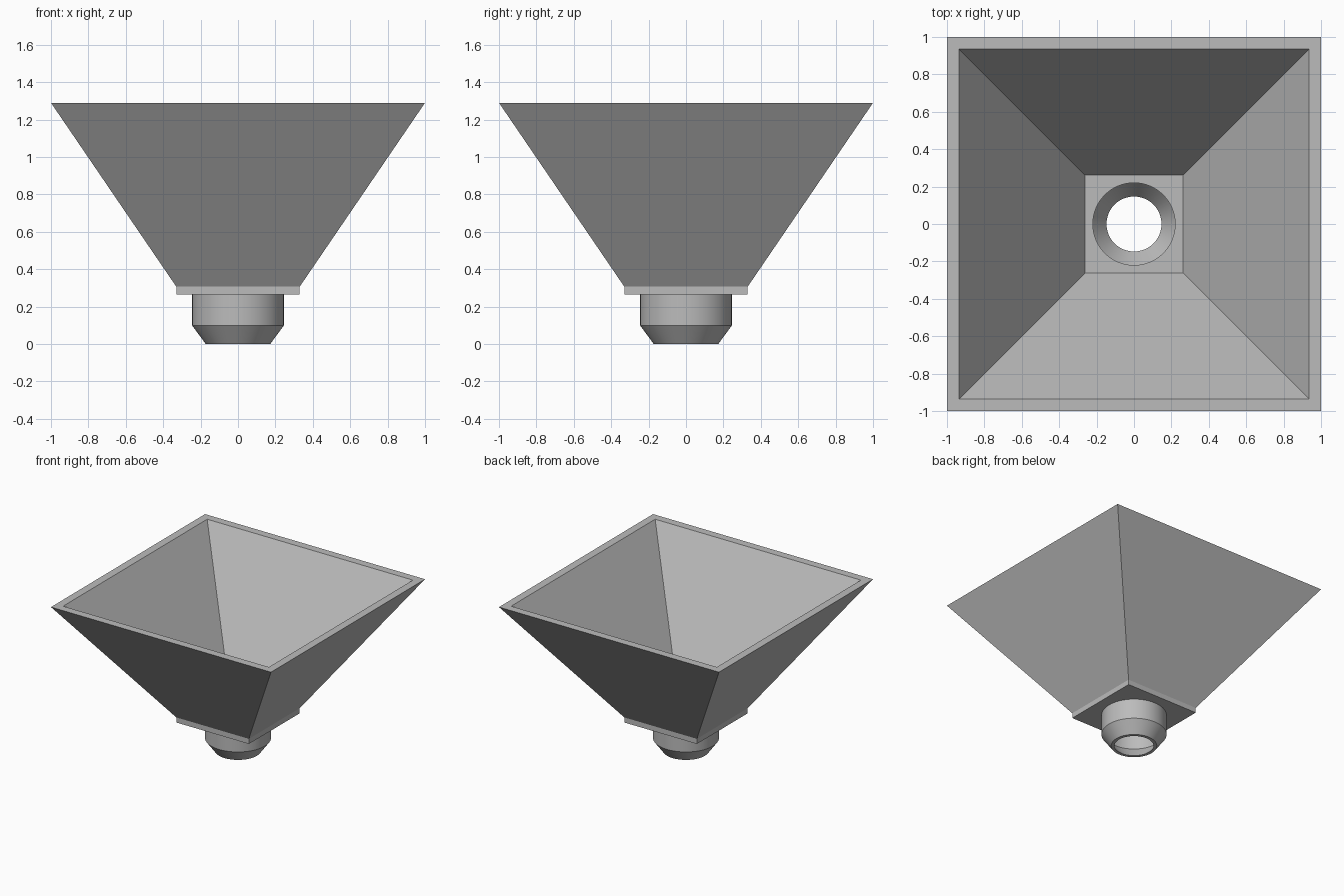
import bpy
import bmesh
from math import cos, sin, tau, radians

SEGMENTS = 64

old = bpy.data.objects.get("Cube")
if old:
    bpy.data.objects.remove(old, do_unlink=True)

grey = bpy.data.materials.new("plain_grey")
grey.use_nodes = True
COLOUR = (0.5, 0.5, 0.5, 1)
grey.diffuse_color = COLOUR
grey.node_tree.nodes["Principled BSDF"].inputs["Base Color"].default_value = COLOUR


def square(bm, half, z):
    return [bm.verts.new((sx * half, sy * half, z))
            for sx, sy in ((1, 1), (-1, 1), (-1, -1), (1, -1))]


def circle(bm, radius, z):
    return [bm.verts.new((radius * cos(tau * i / SEGMENTS),
                          radius * sin(tau * i / SEGMENTS), z))
            for i in range(SEGMENTS)]


def skin(bm, rings):
    """Join each ring of vertices to the next with quads."""
    for a, b in zip(rings, rings[1:]):
        for i in range(len(a)):
            j = (i + 1) % len(a)
            bm.faces.new((a[i], a[j], b[j], b[i]))


def fill_with_hole(bm, outer, hole):
    """Flat face between a square and a round hole."""
    edges = []
    for ring in (outer, hole):
        for a, b in zip(ring, ring[1:] + ring[:1]):
            edges.append(bm.edges.get((a, b)) or bm.edges.new((a, b)))
    bmesh.ops.triangle_fill(bm, edges=edges, use_beauty=True)


def finish(bm, name):
    bmesh.ops.recalc_face_normals(bm, faces=bm.faces[:])
    mesh = bpy.data.meshes.new(name)
    bm.to_mesh(mesh)
    bm.free()
    mesh.materials.append(grey)
    obj = bpy.data.objects.new(name, mesh)
    bpy.context.collection.objects.link(obj)
    return obj


# Square hopper: base plate edge, sloping outside, rim, sloping inside
bm = bmesh.new()
shell = [square(bm, half, z) for half, z in
         ((0.33, 0.265), (0.33, 0.307), (1, 1.29), (0.935, 1.29), (0.262, 0.307))]
skin(bm, shell)
# Floor and underside, each pierced for the spout
fill_with_hole(bm, shell[-1], circle(bm, 0.22, 0.307))
fill_with_hole(bm, shell[0], circle(bm, 0.245, 0.265))
finish(bm, "hopper")

# Round spout with a tapered tip, hollow all the way through
bm = bmesh.new()
skin(bm, [circle(bm, r, z) for r, z in
          ((0.22, 0.307), (0.22, 0.099), (0.147, 0),
           (0.172, 0), (0.245, 0.099), (0.245, 0.265))])
spout = finish(bm, "spout")
bpy.ops.object.select_all(action="DESELECT")
spout.select_set(True)
bpy.context.view_layer.objects.active = spout
bpy.ops.object.shade_smooth_by_angle(angle=radians(30))
